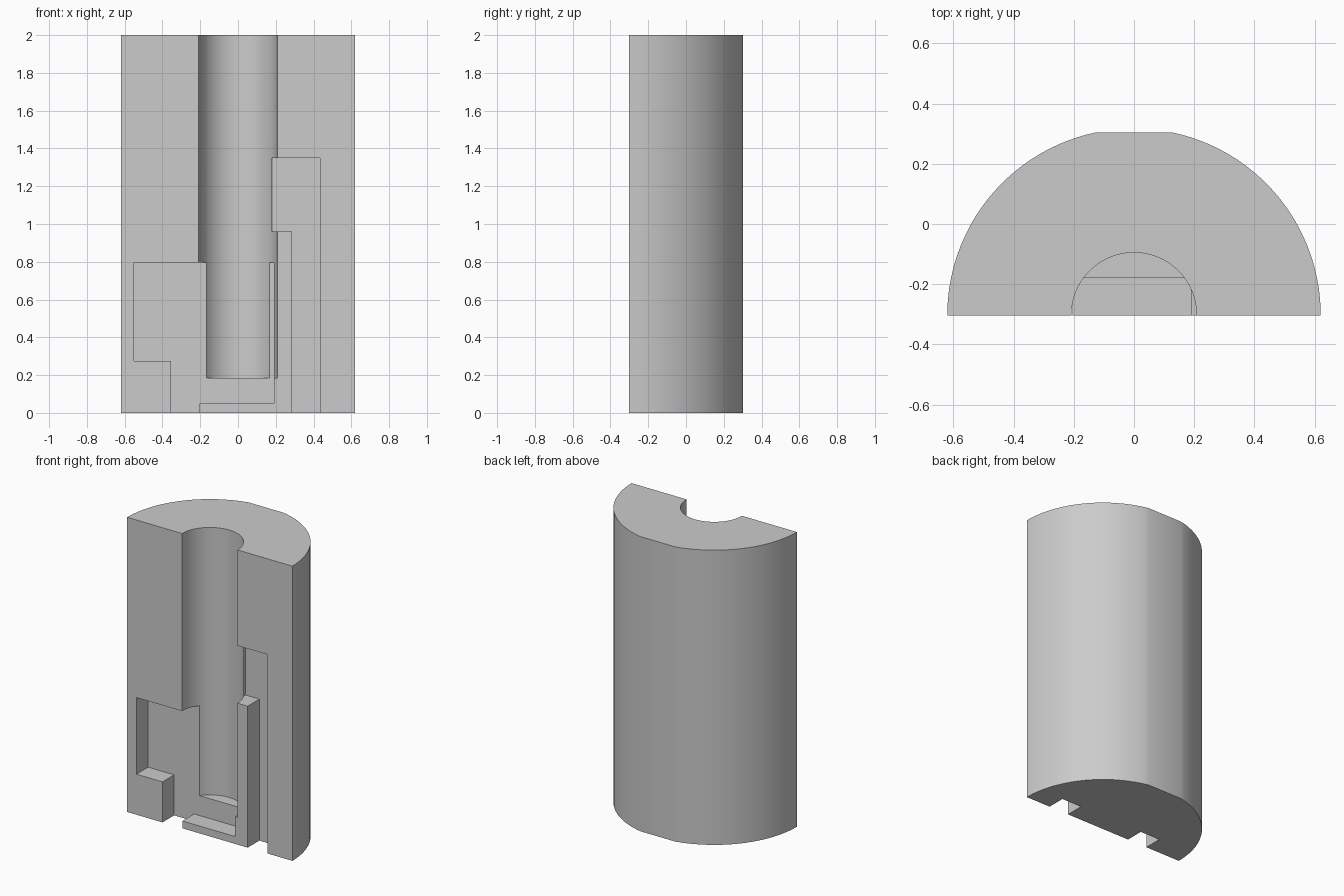
import bpy, bmesh
from math import sin, cos, pi, asin

cube = bpy.data.objects.get("Cube")
if cube:
    bpy.data.objects.remove(cube, do_unlink=True)

FRONT, BACK = -0.303, 0.303
RADIUS, BORE, HEIGHT = 0.62, 0.208, 2.0
POCKET_DEPTH = 0.125
BELOW = -0.1  # pockets that open at the base run past it

grey = bpy.data.materials.new("light grey")
grey.use_nodes = True
colour = (0.6, 0.6, 0.6, 1)
grey.diffuse_color = colour
grey.node_tree.nodes["Principled BSDF"].inputs["Base Color"].default_value = colour


def prism(name, points, direction):
    """Extrude a closed 3D outline along a direction."""
    bm = bmesh.new()
    face = bm.faces.new([bm.verts.new(p) for p in points])
    ext = bmesh.ops.extrude_face_region(bm, geom=[face])
    verts = [v for v in ext["geom"] if isinstance(v, bmesh.types.BMVert)]
    bmesh.ops.translate(bm, verts=verts, vec=direction)
    bmesh.ops.recalc_face_normals(bm, faces=bm.faces)
    mesh = bpy.data.meshes.new(name)
    bm.to_mesh(mesh)
    bm.free()
    mesh.materials.append(grey)
    obj = bpy.data.objects.new(name, mesh)
    bpy.context.collection.objects.link(obj)
    return obj


def arc(radius, start, end, steps, z):
    angles = [start + (end - start) * i / steps for i in range(steps + 1)]
    return [(radius * cos(a), FRONT + radius * sin(a), z) for a in angles]


def pocket(name, outline):
    points = [(x, FRONT - 0.1, z) for x, z in outline]
    return prism(name, points, (0, POCKET_DEPTH + 0.1, 0))


# Half-round block with a narrow flat along the back
flat = asin((BACK - FRONT) / RADIUS)
body = prism("half_round_block",
             arc(RADIUS, 0, flat, 28, 0) + arc(RADIUS, pi - flat, pi, 28, 0),
             (0, 0, HEIGHT))

# Blind bore from the top, and the two stepped pockets in the front face
cutters = [
    prism("bore_cutter", arc(BORE, 0, 2 * pi, 96, 0.185)[:-1], (0, 0, HEIGHT)),
    pocket("main_pocket_cutter", [
        (-0.55, 0.275), (-0.55, 0.795), (0.19, 0.795), (0.19, 0.05),
        (-0.205, 0.05), (-0.205, BELOW), (-0.355, BELOW), (-0.355, 0.275)]),
    pocket("side_pocket_cutter", [
        (0.18, 0.96), (0.18, 1.35), (0.435, 1.35), (0.435, BELOW),
        (0.285, BELOW), (0.285, 0.96)]),
]

bpy.ops.object.select_all(action="DESELECT")
body.select_set(True)
bpy.context.view_layer.objects.active = body
for cutter in cutters:
    cutter.hide_render = True
    mod = body.modifiers.new(cutter.name, "BOOLEAN")
    mod.operation = "DIFFERENCE"
    mod.solver = "EXACT"
    mod.object = cutter
    bpy.ops.object.modifier_apply(modifier=mod.name)
    bpy.data.objects.remove(cutter, do_unlink=True)

bpy.ops.object.shade_smooth_by_angle(angle=pi / 6)
